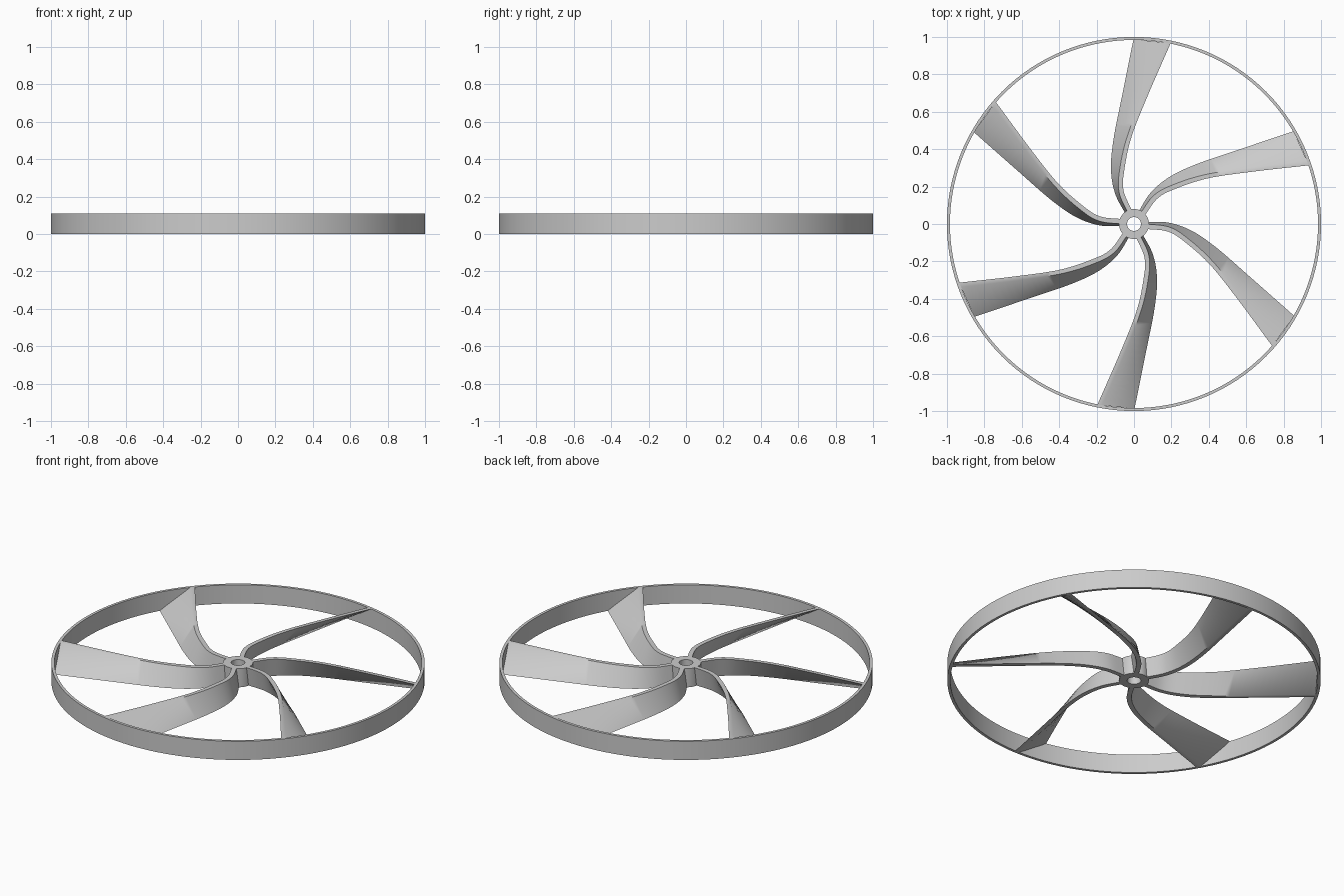
import bpy, bmesh, math
from mathutils import Vector, Matrix

cube = bpy.data.objects.get("Cube")
if cube:
    bpy.data.objects.remove(cube, do_unlink=True)

HEIGHT = 0.11
EDGE = 0.026
BLADES = 6

grey = bpy.data.materials.new("plain grey")
grey.use_nodes = True
colour = (0.6, 0.6, 0.6, 1)
grey.diffuse_color = colour
grey.node_tree.nodes["Principled BSDF"].inputs["Base Color"].default_value = colour


def finish(bm, name, angle):
    """Turn a bmesh into a smooth-shaded object with sharp corners kept."""
    bmesh.ops.recalc_face_normals(bm, faces=bm.faces)
    mesh = bpy.data.meshes.new(name)
    bm.to_mesh(mesh)
    bm.free()
    mesh.materials.append(grey)
    obj = bpy.data.objects.new(name, mesh)
    bpy.context.collection.objects.link(obj)
    bpy.ops.object.select_all(action="DESELECT")
    obj.select_set(True)
    bpy.context.view_layer.objects.active = obj
    bpy.ops.object.shade_smooth_by_angle(angle=math.radians(angle))
    return obj


def skin(bm, loops, closed):
    """Bridge a row of four-cornered sections, capping the ends if open."""
    rows = [[bm.verts.new(p) for p in loop] for loop in loops]
    pairs = list(zip(rows, rows[1:]))
    if closed:
        pairs.append((rows[-1], rows[0]))
    else:
        bm.faces.new(rows[0])
        bm.faces.new(rows[-1])
    for a, b in pairs:
        for i in range(4):
            j = (i + 1) % 4
            bm.faces.new((a[i], a[j], b[j], b[i]))


def tube(name, inner, outer, sides):
    bm = bmesh.new()
    section = [(inner, 0), (outer, 0), (outer, HEIGHT), (inner, HEIGHT)]
    loops = []
    for k in range(sides):
        a = math.tau * k / sides
        loops.append([(r * math.cos(a), r * math.sin(a), z) for r, z in section])
    skin(bm, loops, True)
    return finish(bm, name, 40)


def smooth_path(points, steps=8):
    """Catmull-Rom curve through the points."""
    p = [Vector(q) for q in points]
    p = [2 * p[0] - p[1]] + p + [2 * p[-1] - p[-2]]
    path = []
    for a, b, c, d in zip(p, p[1:], p[2:], p[3:]):
        for s in range(steps):
            t = s / steps
            path.append(0.5 * (2 * b + (c - a) * t + (2 * a - 5 * b + 4 * c - d) * t ** 2
                               + (3 * b - a - 3 * c + d) * t ** 3))
    return path + [p[-2]]


# Outer rim and hub with its axle hole
tube("outer_rim", 0.984, 1.0, 128)
tube("hub", 0.037, 0.08, 48)

# Swept blades: upright at the hub, leaning over towards the rim
low_edge = smooth_path([(-0.04, 0.045), (-0.10, 0.16), (-0.123, 0.29),
                        (-0.11, 0.45), (-0.065, 0.68), (-0.003, 0.987)])
high_edge = smooth_path([(-0.005, 0.06), (-0.056, 0.18), (-0.05, 0.30),
                         (-0.012, 0.47), (0.075, 0.69), (0.196, 0.967)])
for n in range(BLADES):
    sections = []
    for low, high in zip(low_edge, high_edge):
        across = (high - low).normalized() * EDGE
        sections.append([low.to_3d(), (low + across).to_3d(),
                         Vector((*high, HEIGHT)), Vector((*(high - across), HEIGHT))])
    bm = bmesh.new()
    skin(bm, sections, False)
    bm.transform(Matrix.Rotation(math.tau * n / BLADES, 4, "Z"))
    finish(bm, f"blade_{n + 1}", 55)
